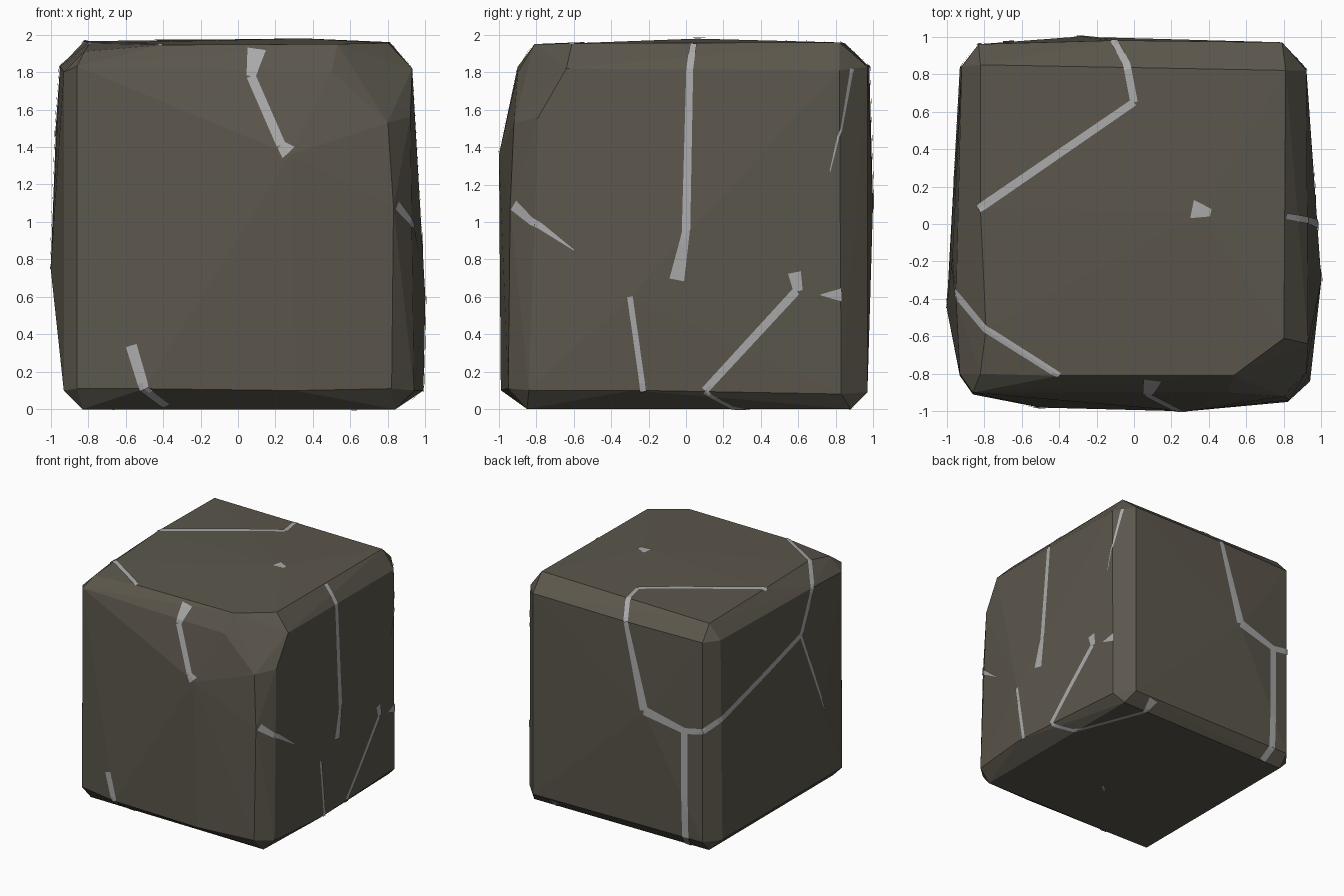
import bpy, bmesh, math
from mathutils import Vector
from mathutils.bvhtree import BVHTree


def material(name, rgb):
    m = bpy.data.materials.new(name)
    m.diffuse_color = (*rgb, 1)
    return m


rock = material("dark brown stone", (0.105, 0.094, 0.072))
pale = material("pale grey crack", (0.40, 0.40, 0.40))


def make_object(name, bm, mat):
    me = bpy.data.meshes.new(name)
    bm.to_mesh(me)
    me.materials.append(mat)
    ob = bpy.data.objects.new(name, me)
    bpy.context.collection.objects.link(ob)
    return ob


# Rough corners of each side of the block, slightly bulged; hull gives the chipped bevels
front = [(-.86, -.91, .11), (-.50, -.98, .11), (.30, -.99, .10), (.82, -.95, .11),
         (.83, -.94, 1.08), (.28, -1, 1.36), (.80, -.92, 1.53), (.50, -.90, 1.80), (-.86, -.90, 1.83)]
back = [(-.83, .96, .10), (.79, .97, .09), (-.30, 1, 1.10), (.79, .97, 1.83),
        (-.10, .98, 1.83), (-.83, .96, 1.83)]
right = [(.94, -.84, .10), (.99, -.28, .10), (.92, .83, .08), (1, -.30, .60), (.98, 0, .70),
         (.92, .82, 1.81), (.93, -.64, 1.82), (.92, -.79, 1.56)]
left = [(-.93, -.81, .10), (-.93, .83, .10), (-1, -.45, .75), (-.97, -.18, 1.55),
        (-.92, .84, 1.83), (-.95, -.40, 1.83), (-.93, -.80, 1.80)]
top = [(-.82, -.80, 1.91), (-.79, -.56, 1.955), (-.40, -.81, 1.945), (.53, -.81, 1.95),
       (.80, -.61, 1.955), (.81, .82, 1.96), (.35, .06, 1.98), (-.82, .85, 1.955), (-.82, .08, 1.965)]
bottom = [(-.83, -.83, 0), (.84, -.85, 0), (.84, .88, 0), (-.83, .87, 0)]

bm = bmesh.new()
for p in front + back + right + left + top + bottom:
    bm.verts.new(p)
hull = bmesh.ops.convex_hull(bm, input=bm.verts[:])
loose = [v for v in bm.verts if not v.link_faces]
bmesh.ops.delete(bm, geom=loose, context='VERTS')
bmesh.ops.recalc_face_normals(bm, faces=bm.faces[:])
bmesh.ops.dissolve_limit(bm, angle_limit=math.radians(1), verts=bm.verts[:], edges=bm.edges[:])
block = make_object("stone_block", bm, rock)
tree = BVHTree.FromBMesh(bm)
bm.free()

cracks = bmesh.new()


def crack(w0, w1, *pts):
    """Thin pale ribbon laid over the stone along a path, tapering from w0 to w1."""
    pts = [Vector(p) for p in pts]
    path = []
    for a, b in zip(pts, pts[1:]):
        n = max(1, math.ceil((b - a).length / 0.04))
        path += [a.lerp(b, i / n) for i in range(n)]
    path = [tree.find_nearest(p)[0] for p in path + [pts[-1]]]
    rows = []
    for i, p in enumerate(path):
        n = tree.find_nearest(p)[1]
        t = path[min(i + 1, len(path) - 1)] - path[max(i - 1, 0)]
        side = n.cross(t).normalized()
        w = w0 + (w1 - w0) * i / (len(path) - 1)
        row = []
        for s in (-.5, 0, .5):
            q, qn = tree.find_nearest(p + side * w * s)[:2]
            row.append(cracks.verts.new(q + (qn + n).normalized() * .006))
        rows.append(row)
    for r, s in zip(rows, rows[1:]):
        for k in (0, 1):
            cracks.faces.new((r[k], s[k], s[k + 1], r[k + 1]))


# Front cracks
crack(.10, .05, (.10, -.83, 1.92), (.07, -.92, 1.78))
crack(.05, .05, (.07, -.92, 1.78), (.23, -.99, 1.41))
crack(.05, .09, (.23, -.99, 1.41), (.27, -1, 1.37))
crack(.06, .05, (-.57, -.97, .34), (-.50, -.98, .11), (-.38, -.88, 0))

# Right cracks
crack(.035, .045, (.82, .04, 1.96), (.93, .02, 1.82), (.98, 0, .95))
crack(.04, .08, (.98, 0, .95), (.98, -.05, .69))
crack(.06, .005, (.86, -.93, 1.09), (.96, -.60, .85))
crack(.03, .03, (1, -.30, .60), (.98, -.23, .10))
crack(.04, .045, (.96, .10, .10), (.95, .59, .63))
crack(.05, .07, (.95, .60, .63), (.95, .58, .73))
crack(.005, .07, (.94, .72, .61), (.92, .83, .61))
crack(.025, .005, (.88, .90, 1.83), (.93, .77, 1.27))

# Back crack
crack(.04, .04, (0, .65, 1.96), (-.04, .86, 1.95), (-.11, .98, 1.83))
crack(.04, .08, (-.11, .98, 1.83), (-.30, 1, 1.12))
crack(.08, .055, (-.30, 1, 1.12), (-.67, .98, 1.03))
crack(.06, .06, (-.67, .98, 1.03), (-.67, .98, .10), (-.64, .88, 0))

# Left cracks
crack(.05, .035, (-.67, .98, 1.03), (-.83, .96, 1.06), (-.92, .83, 1.15), (-.97, -.18, 1.5),
      (-.95, -.37, 1.83), (-.79, -.56, 1.95), (-.40, -.81, 1.95))
crack(.03, .015, (-.97, -.18, 1.5), (-1, -.47, .75))

# Top cracks
crack(.04, .045, (0, .65, 1.96), (-.83, .08, 1.96))
crack(.04, .10, (.41, .06, 1.98), (.31, .08, 1.98))

# Underside cracks
crack(.03, .03, (.97, .10, .09), (.86, .25, 0), (.62, .87, 0))
crack(.03, .09, (.62, .87, 0), (.60, .96, .08))
crack(.02, .01, (.10, -.28, 0), (.04, -.33, 0))

bmesh.ops.recalc_face_normals(cracks, faces=cracks.faces[:])
for f in cracks.faces:  # every ribbon faces away from the stone
    if f.normal.dot(f.calc_center_median() - Vector((0, 0, 1))) < 0:
        f.normal_flip()
make_object("surface_cracks", cracks, pale)
cracks.free()
